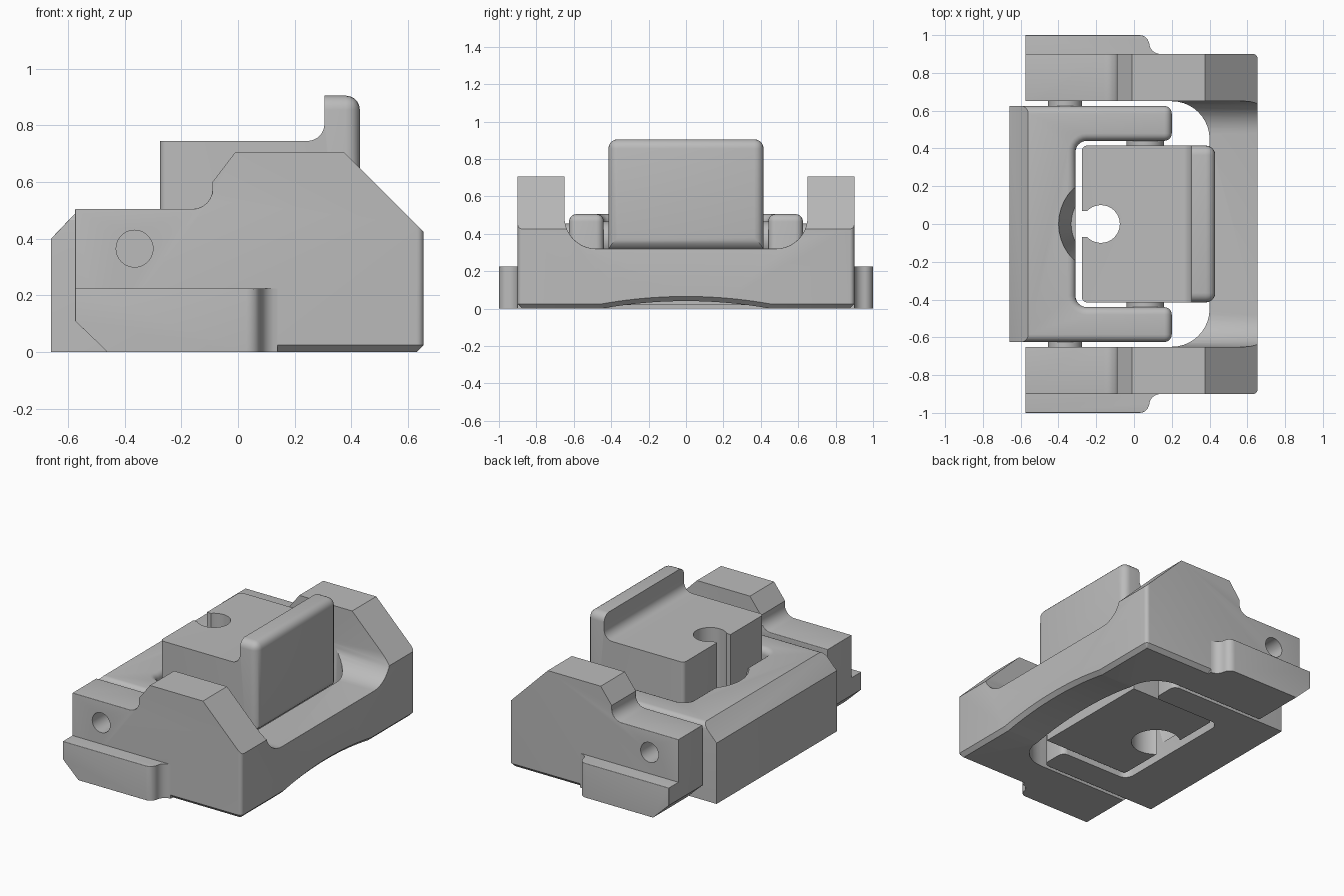
import bpy, bmesh
from math import sin, cos, radians, pi
from mathutils import Matrix, Vector

if "Cube" in bpy.data.objects:
    bpy.data.objects.remove(bpy.data.objects["Cube"])

grey = bpy.data.materials.new("light grey")
grey.use_nodes = True
grey.diffuse_color = (0.5, 0.5, 0.5, 1)
grey.node_tree.nodes["Principled BSDF"].inputs["Base Color"].default_value = (0.5, 0.5, 0.5, 1)


def arc(cu, cv, r, start, end, n=10):
    steps = [radians(start + (end - start) * i / n) for i in range(n + 1)]
    return [(cu + r * cos(a), cv + r * sin(a)) for a in steps]


def finish(name, bm):
    bmesh.ops.recalc_face_normals(bm, faces=bm.faces)
    mesh = bpy.data.meshes.new(name)
    bm.to_mesh(mesh)
    bm.free()
    ob = bpy.data.objects.new(name, mesh)
    bpy.context.collection.objects.link(ob)
    mesh.materials.append(grey)
    return ob


def prism(name, pts, axis, lo, hi):
    """Extrude a 2D outline along an axis; outline is (y,z), (x,z) or (x,y)."""
    place = {"x": lambda u, v: (lo, u, v), "y": lambda u, v: (u, lo, v), "z": lambda u, v: (u, v, lo)}[axis]
    push = Vector([(hi - lo) * (axis == a) for a in "xyz"])
    bm = bmesh.new()
    face = bm.faces.new([bm.verts.new(place(*p)) for p in pts])
    geom = bmesh.ops.extrude_face_region(bm, geom=[face])["geom"]
    bmesh.ops.translate(bm, vec=push, verts=[g for g in geom if isinstance(g, bmesh.types.BMVert)])
    return finish(name, bm)


def cone(name, r1, r2, depth, centre, along_y=False):
    bm = bmesh.new()
    turn = Matrix.Rotation(pi / 2, 4, "X") if along_y else Matrix()
    bmesh.ops.create_cone(bm, cap_ends=True, segments=40, radius1=r1, radius2=r2, depth=depth,
                          matrix=Matrix.Translation(centre) @ turn)
    return finish(name, bm)


def cut(ob, cutter):
    mod = ob.modifiers.new("cut", "BOOLEAN")
    mod.operation, mod.solver, mod.object = "DIFFERENCE", "EXACT", cutter
    bpy.context.view_layer.objects.active = ob
    bpy.ops.object.modifier_apply(modifier=mod.name)
    bpy.data.objects.remove(cutter)


def round_edges(ob, width, rule, segments=5):
    """Round the convex edges whose midpoint satisfies the rule."""
    bm = bmesh.new()
    bm.from_mesh(ob.data)
    bmesh.ops.remove_doubles(bm, verts=bm.verts, dist=0.0005)
    picked = [e for e in bm.edges if len(e.link_faces) == 2
              and e.calc_face_angle_signed(0) > radians(50)
              and rule((e.verts[0].co + e.verts[1].co) / 2)]
    bmesh.ops.bevel(bm, geom=picked, offset=width, segments=segments, profile=0.5,
                    affect="EDGES", clamp_overlap=True)
    bm.to_mesh(ob.data)
    bm.free()


def smooth(ob):
    bpy.ops.object.select_all(action="DESELECT")
    ob.select_set(True)
    bpy.context.view_layer.objects.active = ob
    bpy.ops.object.shade_smooth_by_angle(angle=radians(30))


parts = []

# Outer frame: side profile across the full width, hollowed in the middle
side = ([(-0.46, 0), (-0.575, 0.11), (-0.575, 0.505)] + arc(-0.16, 0.575, 0.07, 270, 360, 6)
        + [(-0.09, 0.6), (-0.01, 0.705), (0.375, 0.705), (0.655, 0.425), (0.655, 0)])
frame = prism("outer_frame", side, "y", -0.9, 0.9)
saddle = [(0.65, 1)] + [(-0.65, 1)] + arc(-0.48, 0.49, 0.17, 180, 270) + arc(0.48, 0.49, 0.17, 270, 360)
cut(frame, prism("saddle_cutter", saddle, "x", -1, 1))
bay = [(-1, 0.65), (-1, -0.65)] + arc(0.2, -0.45, 0.2, 270, 360) + arc(0.2, 0.45, 0.2, 0, 90)
cut(frame, prism("bay_cutter", bay, "z", -0.2, 1))
cut(frame, prism("arch_cutter", arc(0, -2.51, 2.55, 78, 102, 24), "x", 0.1, 1))
round_edges(frame, 0.045, lambda m: m.x < -0.085 and 0.12 < m.z < 0.58)
round_edges(frame, 0.06, lambda m: m.x > 0.64 and 0.3 < m.z < 0.41 and abs(m.y) < 0.64)
round_edges(frame, 0.025, lambda m: m.x > 0.64 and abs(m.y) > 0.89 and m.z < 0.4)
round_edges(frame, 0.025, lambda m: m.z < 0.045 and (m.x > 0.64 or abs(m.y) > 0.88), 1)
parts.append(frame)

for s, label in ((1, "left"), (-1, "right")):
    # Blind pivot hole in each arm
    cut(frame, cone("hole_cutter", 0.065, 0.065, 0.4, (-0.365, s * 0.95, 0.365), True))

    # Guide rail along the foot of each arm
    plan = ([(-0.575, 0.87), (-0.575, 1), (0.03, 1)] + arc(0.03, 0.95, 0.05, 90, 0, 6)
            + arc(0.14, 0.96, 0.06, 180, 270, 6) + [(0.14, 0.87)])
    rail = prism(label + "_rail", [(x, s * y) for x, y in plan], "z", 0, 0.225)
    cut(rail, prism("wedge_cutter", [(-0.627, 0.16), (-0.408, -0.05), (-0.627, -0.05)], "y", -1.1, 1.1))
    round_edges(rail, 0.045, lambda m: abs(m.y) > 0.9 and m.x < 0.06
                and (m.z > 0.22 or (m.x < -0.57 and m.z > 0.12)))
    round_edges(rail, 0.025, lambda m: m.z < 0.01 and abs(m.y) > 0.9, 1)
    parts.append(rail)

    # Pivot bosses between the nested parts
    parts.append(cone(label + "_outer_boss", 0.09, 0.09, 0.06, (-0.365, s * 0.635, 0.365), True))
    parts.append(cone(label + "_inner_boss", 0.1, 0.1, 0.06, (0.06, s * 0.43, 0.365), True))

# Middle yoke: chamfered back bar with two arms
yoke_side = [(-0.66, 0), (0.2, 0), (0.2, 0.505), (-0.56, 0.505), (-0.66, 0.4)]
yoke = prism("middle_yoke", yoke_side, "y", -0.625, 0.625)
pocket = [(1, -0.44), (1, 0.44)] + arc(-0.25, 0.38, 0.06, 90, 180, 6) + arc(-0.25, -0.38, 0.06, 180, 270, 6)
cut(yoke, prism("pocket_cutter", pocket, "z", -0.2, 1))
round_edges(yoke, 0.04, lambda m: m.z > 0.5 or m.x > 0.19 and m.z > 0.1)
round_edges(yoke, 0.025, lambda m: m.x < -0.6 and abs(m.y) > 0.62)
cut(yoke, cone("relief_cutter", 0.2, 0.267, 0.4, (-0.133, 0, 0.31)))
parts.append(yoke)

# Centre block with a raised lip and a keyhole slot
block_side = ([(-0.275, 0.02), (0.35, 0.02), (0.35, 0.3), (0.43, 0.33), (0.43, 0.905), (0.305, 0.905)]
              + arc(0.245, 0.805, 0.06, 0, -90, 8) + [(-0.275, 0.745)])
block = prism("centre_block", block_side, "y", -0.415, 0.415)
round_edges(block, 0.05, lambda m: m.x > 0.42 or (m.z > 0.9 and abs(m.y) > 0.41))
round_edges(block, 0.025, lambda m: m.x < -0.27 and abs(m.y) > 0.41)
cut(block, cone("bore_cutter", 0.1, 0.1, 2, (-0.175, 0, 0.4)))
cut(block, prism("slot_cutter", [(-0.4, -0.07), (-0.17, -0.07), (-0.17, 0.07), (-0.4, 0.07)], "z", -0.2, 1))
cut(block, cone("counterbore_cutter", 0.15, 0.15, 0.4, (-0.175, 0, 0.05)))
parts.append(block)

for part in parts:
    smooth(part)
